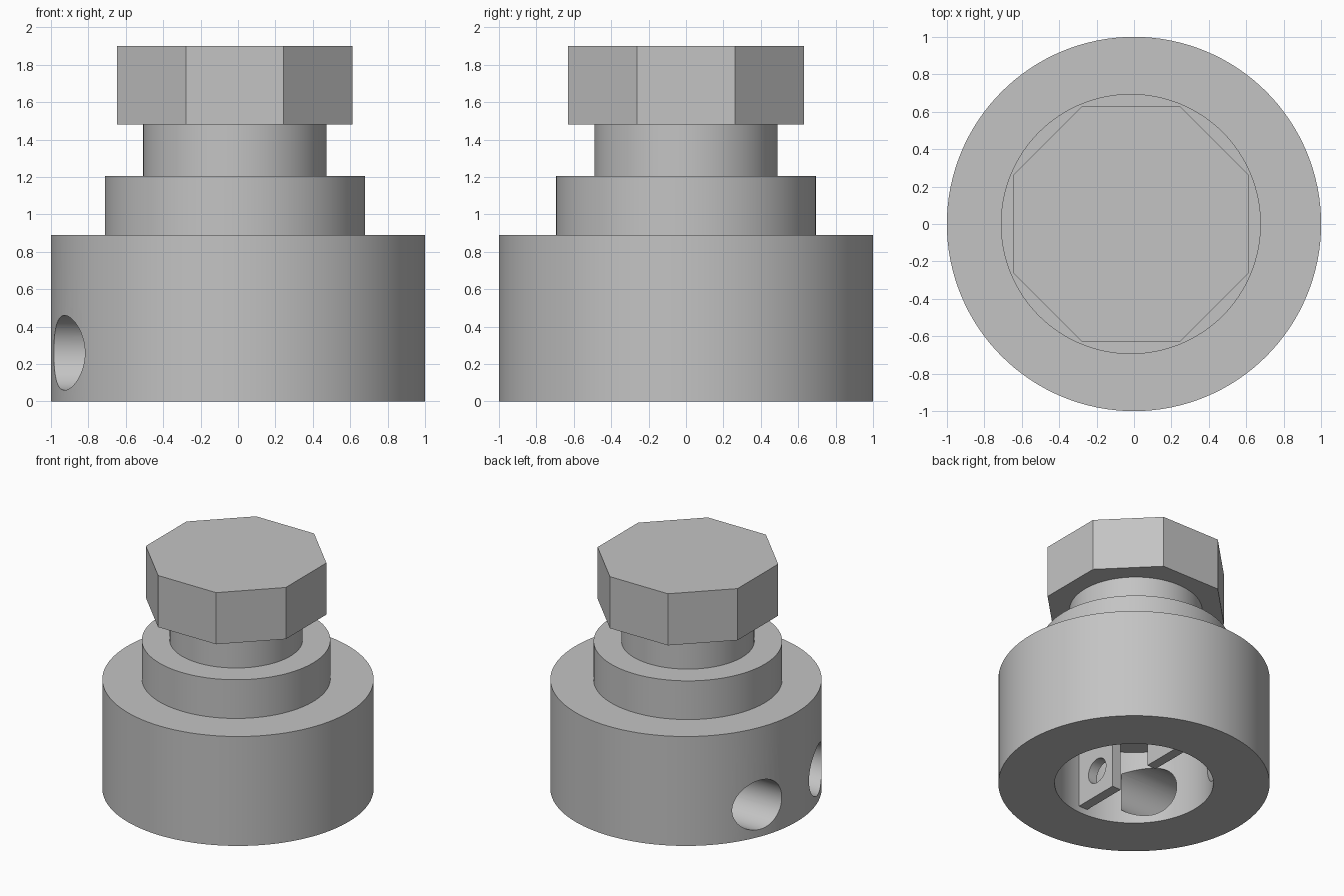
import bpy
import math

cube = bpy.data.objects.get("Cube")
if cube:
    bpy.data.objects.remove(cube, do_unlink=True)

# One plain grey for everything
grey = bpy.data.materials.new("plain_grey")
grey.use_nodes = True
colour = (0.55, 0.55, 0.55, 1)
grey.diffuse_color = colour
grey.node_tree.nodes["Principled BSDF"].inputs["Base Color"].default_value = colour

OFFSET = -0.017      # upper parts sit slightly off the body axis
SCREW_Y, SCREW_Z = 0.375, 0.26


def finish(obj, name):
    obj.name = name
    obj.data.materials.clear()
    obj.data.materials.append(grey)
    return obj


def cylinder(name, radius, z0, z1, x=0, sides=128, turn=0):
    bpy.ops.mesh.primitive_cylinder_add(
        vertices=sides, radius=radius, depth=z1 - z0,
        location=(x, 0, (z0 + z1) / 2), rotation=(0, 0, turn))
    return finish(bpy.context.object, name)


def cross_bore(name, radius, x0, x1, y):
    bpy.ops.mesh.primitive_cylinder_add(
        vertices=64, radius=radius, depth=x1 - x0,
        location=((x0 + x1) / 2, y, SCREW_Z), rotation=(0, math.pi / 2, 0))
    return finish(bpy.context.object, name)


def box(name, x, y, z):
    bpy.ops.mesh.primitive_cube_add(
        size=1, location=[(a + b) / 2 for a, b in (x, y, z)])
    obj = bpy.context.object
    obj.scale = [b - a for a, b in (x, y, z)]
    bpy.ops.object.transform_apply(location=False, rotation=False, scale=True)
    return finish(obj, name)


def cut(target, cutter):
    mod = target.modifiers.new("cut", "BOOLEAN")
    mod.operation = "DIFFERENCE"
    mod.solver = "EXACT"
    mod.object = cutter
    bpy.context.view_layer.objects.active = target
    bpy.ops.object.modifier_apply(modifier=mod.name)
    bpy.data.objects.remove(cutter, do_unlink=True)


def smooth(obj):
    bpy.ops.object.select_all(action="DESELECT")
    obj.select_set(True)
    bpy.context.view_layer.objects.active = obj
    bpy.ops.object.shade_smooth_by_angle(angle=math.radians(30))


# Hollow body, open below, with two screw holes through one wall
body = cylinder("body", 1, 0, 0.89)
cut(body, cylinder("cavity_cutter", 0.585, -0.2, 0.6))
for side in (-1, 1):
    cut(body, cross_bore("hole_cutter", 0.2, -1.2, -0.3, side * SCREW_Y))
smooth(body)

# Drilled plates standing across the cavity
for side, label in ((-1, "front"), (1, "back")):
    ends = sorted((side * 0.2, side * 0.62))
    plate = box(label + "_plate", (-0.04, 0.04), ends, (0.05, 0.62))
    cut(plate, cross_bore("plate_hole_cutter", 0.1, -0.2, 0.2, side * SCREW_Y))
    smooth(plate)

# Stepped shoulder and neck
smooth(cylinder("shoulder", 0.695, 0.88, 1.205, OFFSET))
smooth(cylinder("neck", 0.49, 1.19, 1.49, OFFSET))

# Eight-sided head with flats facing the axes
cylinder("head", 0.63 / math.cos(math.pi / 8), 1.48, 1.9, OFFSET, 8, math.pi / 8)
